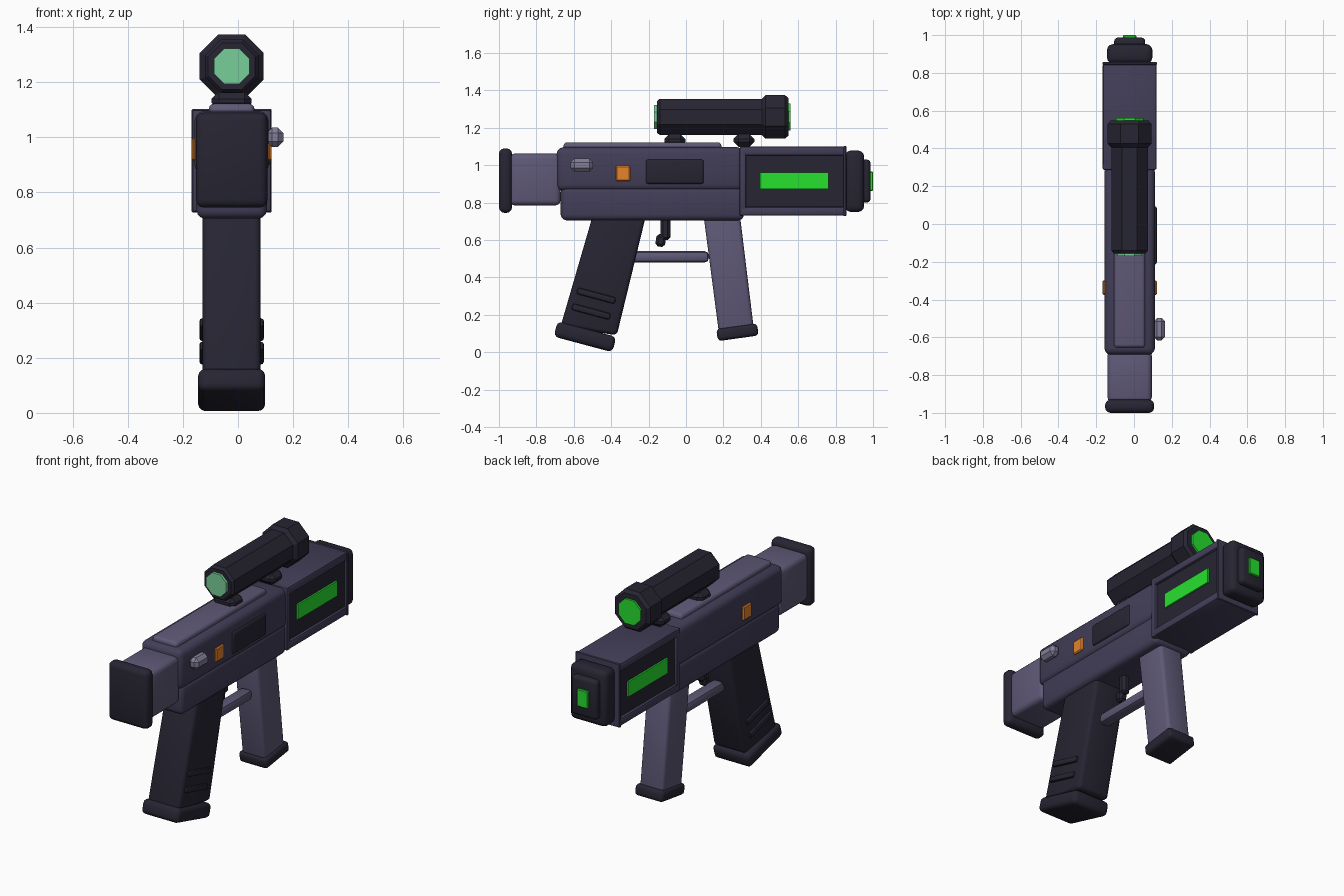
import bpy, bmesh, math
from mathutils import Vector

if "Cube" in bpy.data.objects:
    bpy.data.objects.remove(bpy.data.objects["Cube"])

CX = -0.023  # centre plane of the body (the side knob shifts the bounds)


def material(name, r, g, b):
    m = bpy.data.materials.new(name)
    m.diffuse_color = (r, g, b, 1)
    m.use_nodes = True
    m.node_tree.nodes["Principled BSDF"].inputs["Base Color"].default_value = m.diffuse_color
    return m


BODY = material("body_purple", 0.055, 0.048, 0.098)
DARK = material("dark", 0.020, 0.018, 0.032)
LIGHT = material("light_purple", 0.115, 0.10, 0.185)
KNOB = material("knob_grey", 0.22, 0.21, 0.31)
GREEN = material("glow_green", 0.02, 0.75, 0.03)
PALE = material("pale_green", 0.19, 0.62, 0.32)
ORANGE = material("orange", 0.78, 0.23, 0.025)


def finish(name, bm, mat, smooth=True):
    bmesh.ops.recalc_face_normals(bm, faces=bm.faces)
    me = bpy.data.meshes.new(name)
    bm.to_mesh(me)
    bm.free()
    ob = bpy.data.objects.new(name, me)
    bpy.context.collection.objects.link(ob)
    me.materials.append(mat)
    if smooth:
        bpy.ops.object.select_all(action='DESELECT')
        ob.select_set(True)
        bpy.context.view_layer.objects.active = ob
        bpy.ops.object.shade_smooth_by_angle(angle=math.radians(32))
    return ob


def prism(name, pts, width, mat, bevel=0.0, seg=3, x=CX):
    """Side profile of (y, z) points, extruded across x and bevelled."""
    bm = bmesh.new()
    face = bm.faces.new([bm.verts.new((x - width / 2, y, z)) for y, z in pts])
    ext = bmesh.ops.extrude_face_region(bm, geom=[face])
    for v in ext['geom']:
        if isinstance(v, bmesh.types.BMVert):
            v.co.x += width
    if bevel:
        bmesh.ops.bevel(bm, geom=bm.edges[:], offset=bevel, segments=seg,
                        profile=0.5, affect='EDGES', clamp_overlap=True)
    return finish(name, bm, mat, seg > 1)


def box(name, y0, y1, z0, z1, width, mat, bevel=0.0, seg=3, x=CX):
    return prism(name, [(y0, z0), (y1, z0), (y1, z1), (y0, z1)], width, mat, bevel, seg, x)


def tilted(name, y, z, length, thick, deg, width, mat, bevel, seg=3):
    c, s = math.cos(math.radians(deg)), math.sin(math.radians(deg))
    pts = [(y + a * c - b * s, z + a * s + b * c) for a, b in
           ((-length / 2, -thick / 2), (length / 2, -thick / 2),
            (length / 2, thick / 2), (-length / 2, thick / 2))]
    return prism(name, pts, width, mat, bevel, seg)


def octagon_tube(name, rings, z, mat):
    """Closed eight-sided solid along y from (y, apothem) rings."""
    bm = bmesh.new()
    loops = []
    for y, a in rings:
        r = a / math.cos(math.pi / 8)
        loops.append([bm.verts.new((CX + r * math.cos((k + 0.5) * math.pi / 4), y,
                                    z + r * math.sin((k + 0.5) * math.pi / 4)))
                      for k in range(8)])
    for p, q in zip(loops, loops[1:]):
        for k in range(8):
            bm.faces.new((p[k], p[(k + 1) % 8], q[(k + 1) % 8], q[k]))
    bm.faces.new(loops[0])
    bm.faces.new(loops[-1])
    return finish(name, bm, mat, False)


# Stock
box("butt_plate", -1.0, -0.93, 0.745, 1.09, 0.26, DARK, 0.028)
box("stock_block", -0.945, -0.67, 0.785, 1.062, 0.235, LIGHT, 0.028)

# Receiver
box("upper_receiver", -0.692, 0.31, 0.862, 1.096, 0.268, BODY, 0.035)
box("lower_receiver", -0.67, 0.31, 0.705, 0.885, 0.255, BODY, 0.03)
box("top_rail", -0.655, 0.19, 1.07, 1.122, 0.165, LIGHT, 0.018)
box("side_port", -0.215, 0.095, 0.90, 1.03, 0.05, DARK, 0.012, x=0.096)
box("charging_knob", -0.617, -0.497, 0.965, 1.035, 0.062, KNOB, 0.02, 1, x=0.134)

# Front housing: dark core inside a frame
box("housing_core", 0.30, 0.85, 0.745, 1.085, 0.255, DARK)
box("housing_top", 0.29, 0.852, 1.052, 1.10, 0.285, BODY, 0.012, 2)
box("housing_bottom", 0.29, 0.852, 0.73, 0.778, 0.285, BODY, 0.012, 2)
box("housing_rear_plate", 0.287, 0.32, 0.73, 1.10, 0.285, BODY, 0.008, 2)
box("housing_front_flange", 0.842, 0.857, 0.727, 1.103, 0.29, BODY, 0.004, 1)

# Mirrored side lights and orange markers
for side, label in ((-1, "left"), (1, "right")):
    box("side_light_" + label, 0.395, 0.762, 0.873, 0.962, 0.02, GREEN, x=CX + side * 0.127)
    box("orange_marker_" + label, -0.375, -0.298, 0.915, 0.997, 0.03, ORANGE,
        0.006, 1, x=CX + side * 0.129)

# Muzzle
box("muzzle_block", 0.85, 0.952, 0.75, 1.078, 0.24, DARK, 0.03)
box("muzzle_cap", 0.93, 0.987, 0.80, 1.03, 0.165, DARK, 0.02)
box("muzzle_light", 0.97, 1.0, 0.863, 0.965, 0.07, GREEN, 0.004, 1)

# Scope and its mounts
SZ = 1.258
octagon_tube("scope_tube", [(-0.155, 0.085), (-0.14, 0.097), (0.44, 0.097)], SZ, DARK)
octagon_tube("scope_head", [(0.405, 0.097), (0.425, 0.116), (0.53, 0.116), (0.548, 0.10)], SZ, DARK)
octagon_tube("scope_rear_lens", [(-0.17, 0.065), (-0.14, 0.065)], SZ, PALE)
octagon_tube("scope_front_lens", [(0.53, 0.072), (0.56, 0.072)], SZ, GREEN)
for y, label in ((-0.06, "rear"), (0.31, "front")):
    box("scope_mount_" + label, y - 0.056, y + 0.056, 1.098, 1.166, 0.145, DARK, 0.026, 1)

# Rear grip
prism("rear_grip", [(-0.49, 0.76), (-0.207, 0.76), (-0.37, 0.09), (-0.67, 0.14)],
      0.21, DARK, 0.022)
tilted("rear_grip_base", -0.54, 0.083, 0.325, 0.085, -15, 0.243, DARK, 0.026)
for y, z, label in ((-0.48, 0.302, "upper"), (-0.507, 0.217, "lower")):
    tilted("grip_ridge_" + label, y, z, 0.212, 0.036, -15, 0.235, DARK, 0.012, 2)

# Front grip
prism("front_grip", [(0.09, 0.76), (0.285, 0.76), (0.362, 0.13), (0.175, 0.11)],
      0.155, LIGHT, 0.02)
tilted("front_grip_base", 0.275, 0.107, 0.22, 0.066, 8, 0.185, DARK, 0.02)

# Trigger and guard bar
box("guard_bar", -0.30, 0.122, 0.48, 0.54, 0.075, LIGHT, 0.022, 2)
box("trigger", -0.136, -0.084, 0.60, 0.74, 0.05, DARK, 0.014, 1)
tilted("trigger_tip", -0.135, 0.597, 0.052, 0.066, -8, 0.05, DARK, 0.014, 1)
